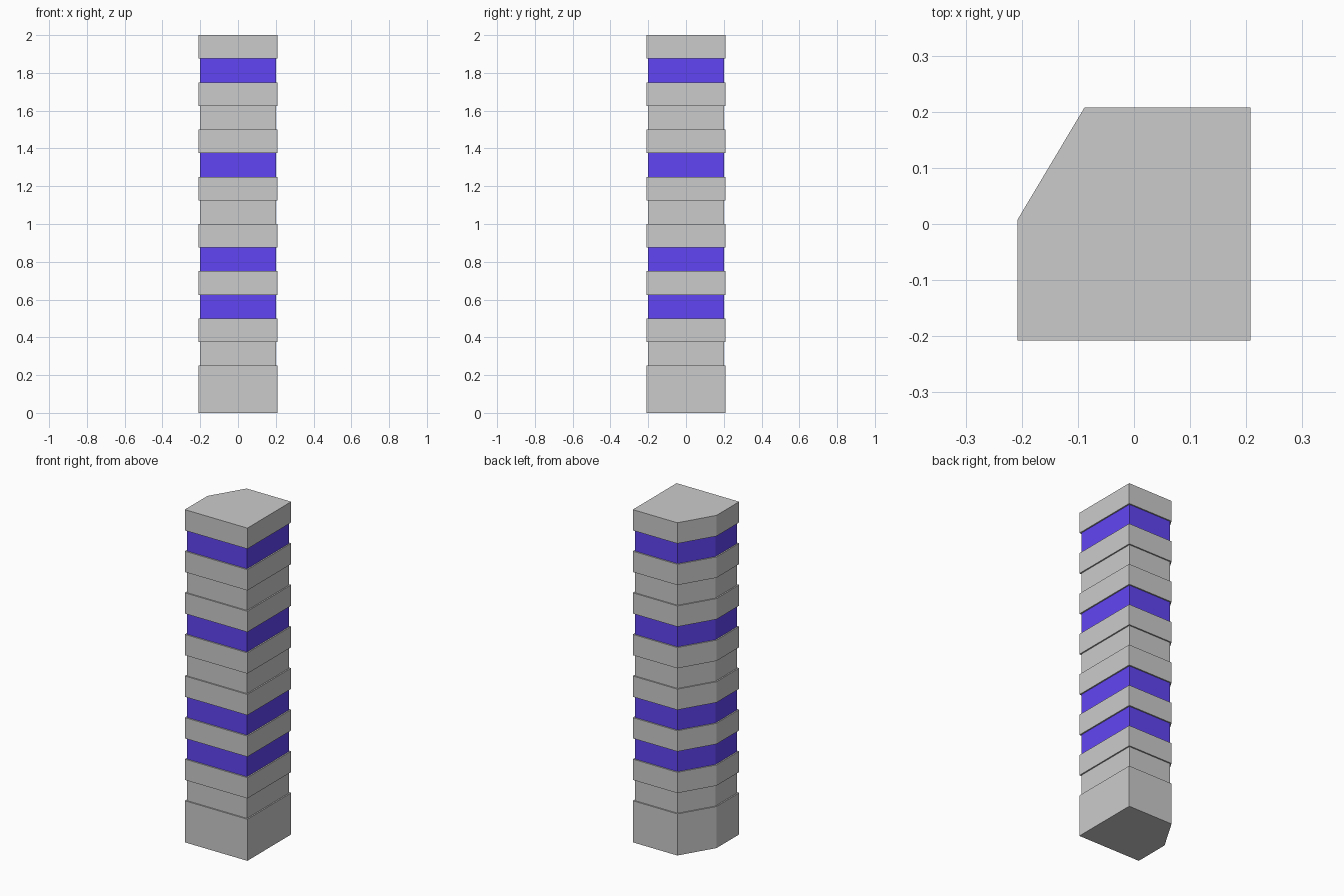
import bpy, bmesh

if "Cube" in bpy.data.objects:
    bpy.data.objects.remove(bpy.data.objects["Cube"])

# Footprint of the tower: a square with one cut corner at the back left
OUTLINE = [(-0.208, -0.208), (0.208, -0.208), (0.208, 0.208),
           (-0.088, 0.208), (-0.208, 0.007)]
STEP = 0.125          # storey height
INSET = 0.2 / 0.208   # recessed storeys sit slightly inside the slabs

blue = bpy.data.materials.new("blue_glass")
blue.diffuse_color = (0.12, 0.06, 0.9, 1)
blue.use_nodes = True
blue.node_tree.nodes["Principled BSDF"].inputs["Base Color"].default_value = blue.diffuse_color


def storey(name, z, height, scale=1.0, material=None):
    """Extrude the footprint into one storey."""
    bm = bmesh.new()
    base = bm.faces.new([bm.verts.new((x * scale, y * scale, z)) for x, y in OUTLINE])
    top = bmesh.ops.extrude_face_region(bm, geom=[base], use_keep_orig=True)["geom"]
    bmesh.ops.translate(bm, vec=(0, 0, height),
                        verts=[v for v in top if isinstance(v, bmesh.types.BMVert)])
    bmesh.ops.recalc_face_normals(bm, faces=bm.faces)
    mesh = bpy.data.meshes.new(name)
    bm.to_mesh(mesh)
    bm.free()
    if material:
        mesh.materials.append(material)
    obj = bpy.data.objects.new(name, mesh)
    bpy.context.collection.objects.link(obj)


# Tall ground floor
storey("base", 0, 2 * STEP)

# Alternating recessed bands (some blue glass, some grey) and overhanging slabs
for i, glazed in enumerate([False, True, True, False, True, False, True]):
    z = 2 * STEP * (i + 1)
    if glazed:
        storey(f"window_band_{i + 1}", z, STEP, INSET, blue)
    else:
        storey(f"recessed_wall_{i + 1}", z, STEP, INSET)
    storey(f"floor_slab_{i + 1}", z + STEP, STEP)
